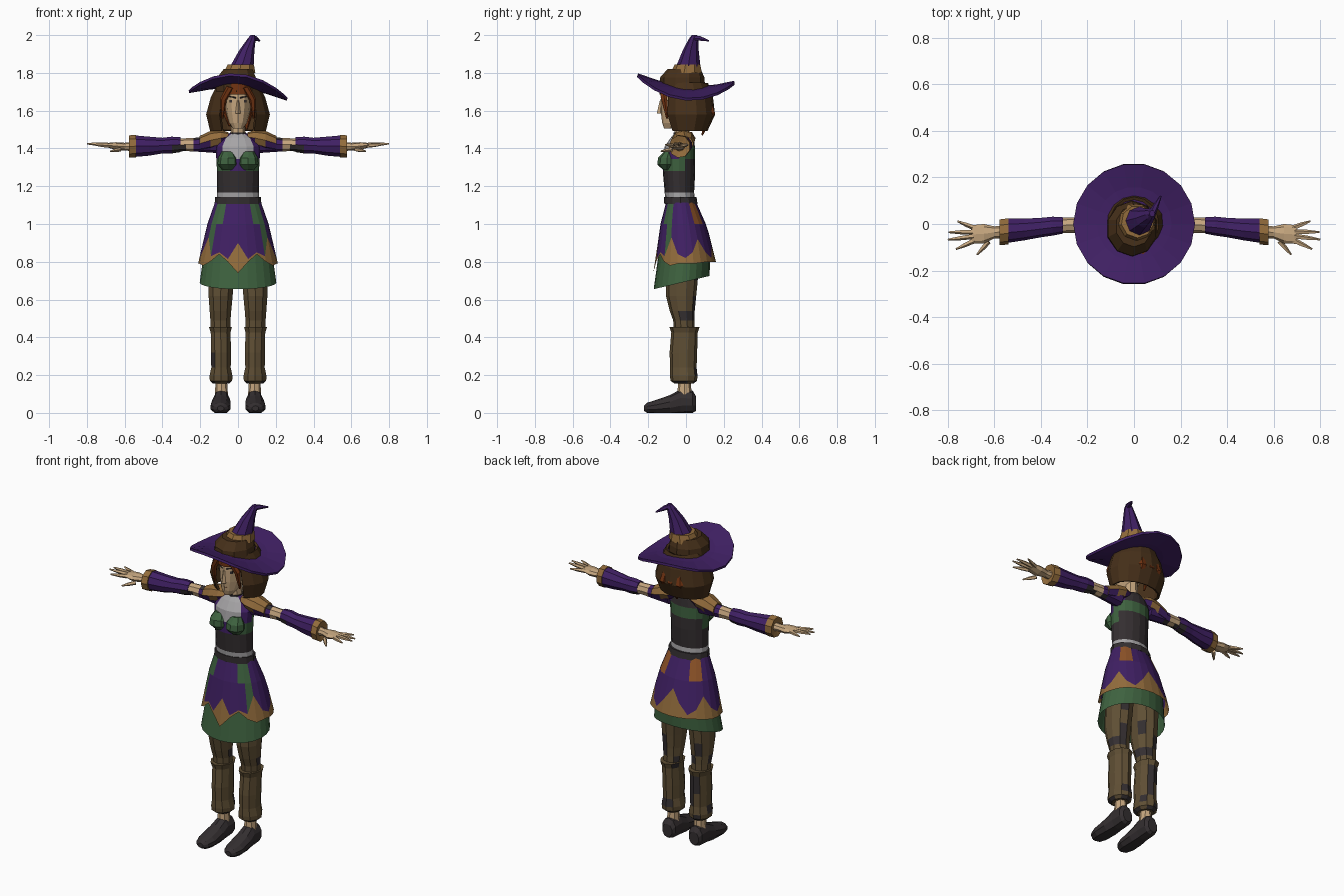
import bpy, bmesh, random
from math import sin, cos, pi, radians
from mathutils import Vector

random.seed(4)
if "Cube" in bpy.data.objects:
    bpy.data.objects.remove(bpy.data.objects["Cube"])

COLOURS = {
    "purple": (.051, .0144, .127), "green": (.048, .122, .050), "gold": (.29, .15, .045),
    "skin": (.56, .38, .21), "trouser_brown": (.115, .078, .035), "dark_brown": (.061, .029, .010),
    "charcoal": (.034, .028, .030), "pale_grey": (.38, .37, .38), "orange": (.28, .090, .022),
    "red_hair": (.17, .034, .006)}
NAMES = list(COLOURS)
MATS = []
for name, rgb in COLOURS.items():
    m = bpy.data.materials.new(name)
    m.use_nodes = True
    m.diffuse_color = (*rgb, 1)
    m.node_tree.nodes["Principled BSDF"].inputs["Base Color"].default_value = (*rgb, 1)
    MATS.append(m)


def skin(name, rows, rule, closed=True, caps=True, thick=0):
    """Join rows of points into a flat-shaded surface; rule(row, col) names each face's colour."""
    bm = bmesh.new()
    grid = [[bm.verts.new(p) for p in row] for row in rows]
    n = len(grid[0])
    pick = rule if callable(rule) else (lambda r, c: rule)
    for r in range(len(grid) - 1):
        for c in range(n if closed else n - 1):
            d = (c + 1) % n
            f = bm.faces.new((grid[r][c], grid[r][d], grid[r + 1][d], grid[r + 1][c]))
            f.material_index = NAMES.index(pick(r, c))
    if closed and caps:
        for row, r in ((grid[0], 0), (grid[-1], len(grid) - 2)):
            bm.faces.new(row).material_index = NAMES.index(pick(r, 0))
    bmesh.ops.recalc_face_normals(bm, faces=bm.faces)
    mesh = bpy.data.meshes.new(name)
    bm.to_mesh(mesh)
    bm.free()
    for m in MATS:
        mesh.materials.append(m)
    ob = bpy.data.objects.new(name, mesh)
    bpy.context.scene.collection.objects.link(ob)
    if thick:
        mod = ob.modifiers.new("thickness", 'SOLIDIFY')
        mod.thickness, mod.offset = thick, 0
    return ob


def loft(name, rings, rule, n=12, axis='Z', arc=None, **kw):
    """Rings are (x, y, z, radius a, radius b); angles start at the front."""
    start, end = arc or (0, 360)
    steps = n if arc is None else n - 1
    angles = [radians(start + (end - start) * k / steps) for k in range(n)]
    rows = []
    for x, y, z, a, b in rings:
        if axis == 'Z':
            rows.append([(x + a * sin(t), y - b * cos(t), z) for t in angles])
        elif axis == 'X':
            rows.append([(x, y - a * cos(t), z + b * sin(t)) for t in angles])
        else:
            rows.append([(x + a * sin(t), y, max(0, z - b * cos(t))) for t in angles])
    return skin(name, rows, rule, closed=arc is None, **kw)


def tube(name, path, radii, colour, n=6):
    """Tapered limb through a few points."""
    pts = [Vector(p) for p in path]
    q = (pts[-1] - pts[0]).to_track_quat('Z', 'Y')
    rows = [[p + q @ Vector((r * cos(2 * pi * k / n), r * sin(2 * pi * k / n), 0)) for k in range(n)]
            for p, r in zip(pts, radii)]
    return skin(name, rows, colour)


# Hat: saddle-shaped brim, crown, band and bent cone
def brim_point(r, t):
    u = r / .26
    z = 1.725 + u * u * (-.045 * cos(2 * t)) - .02 * u * (cos(t) + sin(t))
    return (r * cos(t), r * sin(t), z)


skin("hat_brim", [[brim_point(r, 2 * pi * k / 18) for k in range(18)] for r in (.06, .16, .26)],
     "purple", caps=False, thick=.014)
loft("hat_crown", [(-.008, -.02, 1.70, .115, .122), (-.008, -.02, 1.775, .108, .118),
                   (0, -.01, 1.82, .08, .088)], "dark_brown", n=10)
loft("hat_band", [(.008, .004, 1.80, .085, .085), (.015, .01, 1.845, .07, .07)], "gold", n=9)
loft("hat_cone", [(.016, .01, 1.82, .066, .068), (.047, .025, 1.92, .04, .042),
                  (.072, .04, 1.98, .022, .025), (.078, .045, 2.0, .012, .014)], "purple", n=8)
tube("hat_tip", [(.07, .03, 1.983), (.09, .07, 1.983), (.115, .12, 1.97)], (.016, .014, .004), "purple")

# Head, face and hair
loft("head", [(0, -.09, 1.505, .026, .026), (0, -.07, 1.535, .048, .056), (0, -.045, 1.59, .064, .088),
              (0, -.04, 1.66, .071, .094), (0, -.035, 1.74, .07, .09)], "skin")
loft("neck", [(0, -.02, 1.43, .042, .04), (0, -.025, 1.56, .034, .036)], "skin", n=8)
loft("choker", [(0, -.02, 1.465, .046, .045), (0, -.022, 1.485, .043, .043)], "charcoal", n=8)
loft("nose", [(0, -.135, 1.585, .014, .02), (0, -.132, 1.655, .005, .006)], "skin", n=4)
loft("mouth", [(0, -.113, 1.55, .017, .012), (0, -.116, 1.557, .02, .014)], "red_hair", n=6)
for s, side in ((1, "left"), (-1, "right")):
    loft(side + "_eye", [(s * .033, -.113, 1.642, .013, .009), (s * .033, -.113, 1.656, .014, .01)], "charcoal", n=6)
    tube(side + "_brow", [(s * .012, -.131, 1.668), (s * .055, -.108, 1.678)], (.004, .003), "charcoal", n=4)
    tube(side + "_hair_lock", [(s * .04, -.125, 1.725), (s * .077, -.115, 1.66), (s * .083, -.10, 1.56)],
         (.02, .018, .006), "red_hair")
loft("fringe", [(0, -.035, 1.685, .078, .102), (0, -.035, 1.75, .078, .102)], "red_hair", arc=(-80, 80), thick=.01)
loft("bob_hair", [(0, .0, 1.745, .10, .11), (0, .012, 1.67, .138, .124), (0, .015, 1.58, .163, .132),
                  (0, .012, 1.495, .142, .095)], "dark_brown", n=13, arc=(35, 325), thick=.014)
for x, tip in ((-.045, 1.52), (0, 1.47), (.045, 1.50)):
    tube("back_hair_strand", [(x, .12, 1.66), (x * 1.2, .132, 1.59), (x, .085, tip)], (.012, .026, .005), "red_hair")


# Torso: corset, bodice and shoulders
def torso_colour(r, c):
    m = min(c, 15 - c)
    if r == 0:
        return "pale_grey"
    if r == 1:
        return "charcoal"
    if r == 2:
        return "purple" if m < 1 else "green" if m < 5 else "charcoal"
    if r == 3:
        return "pale_grey" if m < 2 else "purple" if m < 4 else "green"
    return "pale_grey" if m < 2 else "purple" if m < 6 else "charcoal"


loft("torso", [(0, -.03, 1.11, .114, .078), (0, -.035, 1.168, .110, .078), (0, -.037, 1.28, .111, .086),
               (0, -.037, 1.345, .115, .085), (0, -.033, 1.41, .118, .08), (0, -.02, 1.455, .09, .062),
               (0, -.015, 1.48, .045, .045)], torso_colour, n=16)
loft("belt", [(0, -.027, 1.105, .124, .088), (0, -.03, 1.142, .121, .086)], "charcoal", n=12)


# Skirt: overskirt with a jagged gold hem over a green underskirt
PROFILE = [(1.12, .12, -.026, .078), (1.0, .162, -.015, .12), (.9, .187, -.006, .143),
           (.79, .211, -.002, .163), (.7, .225, -.002, .178)]
HEM = (.74, .80, .84, .80, .78, .79, .79, .79, .795, .80, .80, .80, .80)
GOLD_TOP = (.90, .815, .85, .83, .93, .84, .82, .85, .92, .85, .82, .88, .95)


def skirt_point(z, k):
    for hi, lo in zip(PROFILE, PROFILE[1:]):
        if z >= lo[0]:
            break
    t = (hi[0] - z) / (hi[0] - lo[0])
    rx, cy, ry = (a + (b - a) * t for a, b in zip(hi[1:], lo[1:]))
    a = radians(15 * k)
    return (rx * sin(a), cy - ry * cos(a), z)


def skirt_colour(r, c):
    m = min(c, 23 - c)
    if r == 2:
        return "gold"
    if m == 3 or (r == 0 and m == 2):
        return "green"
    return "orange" if r == 0 and m in (8, 9) else "purple"


fold = [min(k, 24 - k) for k in range(24)]
skin("overskirt", [[skirt_point(f(m), k) for k, m in enumerate(fold)] for f in
                   (lambda m: 1.115, lambda m: 1.0, lambda m: GOLD_TOP[m], lambda m: HEM[m])],
     skirt_colour, caps=False)
under = []
for z, rx, cy, ry, lift in ((1.0, .14, -.015, .10, 0), (.85, .18, -.008, .136, 0), (.69, .203, -.023, .148, .035)):
    under.append([(rx * sin(pi * k / 12), cy - ry * cos(pi * k / 12), z - lift * cos(pi * k / 12))
                  for k in range(24)])
skin("underskirt", under, "green", caps=False)


# Worn patches scattered over the backs of the legs
def worn(r, c):
    return "charcoal" if 3 <= c <= 8 and random.random() < .13 else "trouser_brown"


def leg_colour(r, c):
    return "charcoal" if r == 3 and 2 <= c <= 4 else worn(r, c)


def gaiter_colour(r, c):
    return "charcoal" if r == 5 and c % 3 else worn(r, c)


def arm_colour(r, c):
    if r == 1:
        return "charcoal" if c % 4 == 1 else "purple"
    return "charcoal" if r == 3 and c > 4 else ("purple", "", "skin", "skin")[r]


FINGERS = {"thumb": ((.625, -.075, 1.395), (.675, -.132, 1.385)),
           "index_finger": ((.685, -.07, 1.415), (.765, -.108, 1.42)),
           "middle_finger": ((.69, -.053, 1.42), (.80, -.067, 1.425)),
           "ring_finger": ((.69, -.034, 1.42), (.797, -.035, 1.425)),
           "little_finger": ((.68, -.018, 1.415), (.758, .012, 1.42))}

for s, side in ((1, "left"), (-1, "right")):
    def pair(name, rings, rule, **kw):
        return loft(side + "_" + name, [(s * r[0], *r[1:]) for r in rings], rule, **kw)

    # Bust and arms
    pair("bust", [(.052, -.10, 1.285, .03, .02), (.054, -.102, 1.315, .054, .05),
                  (.054, -.10, 1.35, .052, .048), (.055, -.09, 1.385, .03, .025)], "green", n=8)
    pair("shoulder", [(.05, -.01, 1.46, .045, .025), (.09, -.012, 1.455, .062, .043),
                      (.145, -.012, 1.443, .06, .05), (.205, -.006, 1.425, .046, .04)],
         lambda r, c: "gold" if c < 4 or r == 1 and c in (4, 7) else "purple", n=8, axis='X')
    pair("upper_arm", [(.10, -.01, 1.42, .045, .045), (.20, -.005, 1.42, .038, .038),
                       (.235, -.005, 1.42, .035, .036), (.275, -.005, 1.42, .033, .034),
                       (.32, -.006, 1.418, .034, .034)], arm_colour, n=8, axis='X')
    pair("sleeve", [(.305, -.005, 1.42, .036, .04), (.35, -.008, 1.418, .042, .045),
                    (.40, -.014, 1.415, .043, .042), (.47, -.022, 1.412, .048, .051),
                    (.55, -.028, 1.412, .054, .058)],
         lambda r, c: "charcoal" if r == 0 and c > 4 else "purple", n=9, axis='X')
    pair("cuff", [(.54, -.03, 1.412, .058, .061), (.578, -.034, 1.41, .057, .06),
                  (.57, -.034, 1.41, .03, .03)], "gold", n=9, axis='X')
    pair("hand", [(.55, -.034, 1.41, .028, .026), (.60, -.036, 1.41, .026, .02),
                  (.645, -.042, 1.412, .042, .021), (.695, -.045, 1.418, .04, .011)], "skin", n=8, axis='X')
    for finger, (a, b) in FINGERS.items():
        mid = [(p + q) / 2 for p, q in zip(a, b)]
        tube(side + "_" + finger, [(s * p[0], *p[1:]) for p in (a, mid, b)], (.012, .010, .004), "skin", n=5)

    # Legs, gaiters and shoes
    pair("trouser_leg", [(.085, -.015, .85, .075, .085), (.09, -.022, .70, .071, .084),
                         (.092, -.026, .62, .067, .08), (.093, -.02, .54, .06, .066),
                         (.093, -.012, .49, .056, .056), (.092, -.008, .42, .054, .054)], leg_colour, n=10)
    pair("gaiter", [(.093, -.008, .455, .064, .08), (.092, -.008, .425, .055, .07),
                    (.09, -.014, .32, .056, .073), (.09, -.014, .24, .054, .07),
                    (.09, -.012, .195, .064, .073), (.09, -.012, .17, .062, .07),
                    (.09, -.01, .155, .045, .05)], gaiter_colour, n=10)
    pair("ankle", [(.088, -.008, .08, .036, .038), (.088, -.008, .17, .03, .034)], "skin", n=8)
    pair("shoe", [(.088, .052, .05, .032, .04), (.088, .035, .058, .046, .06), (.088, -.03, .058, .046, .066),
                  (.09, -.085, .042, .053, .052), (.092, -.16, .03, .055, .038),
                  (.092, -.205, .026, .04, .028), (.092, -.222, .024, .018, .014)], "charcoal", n=10, axis='Y')
